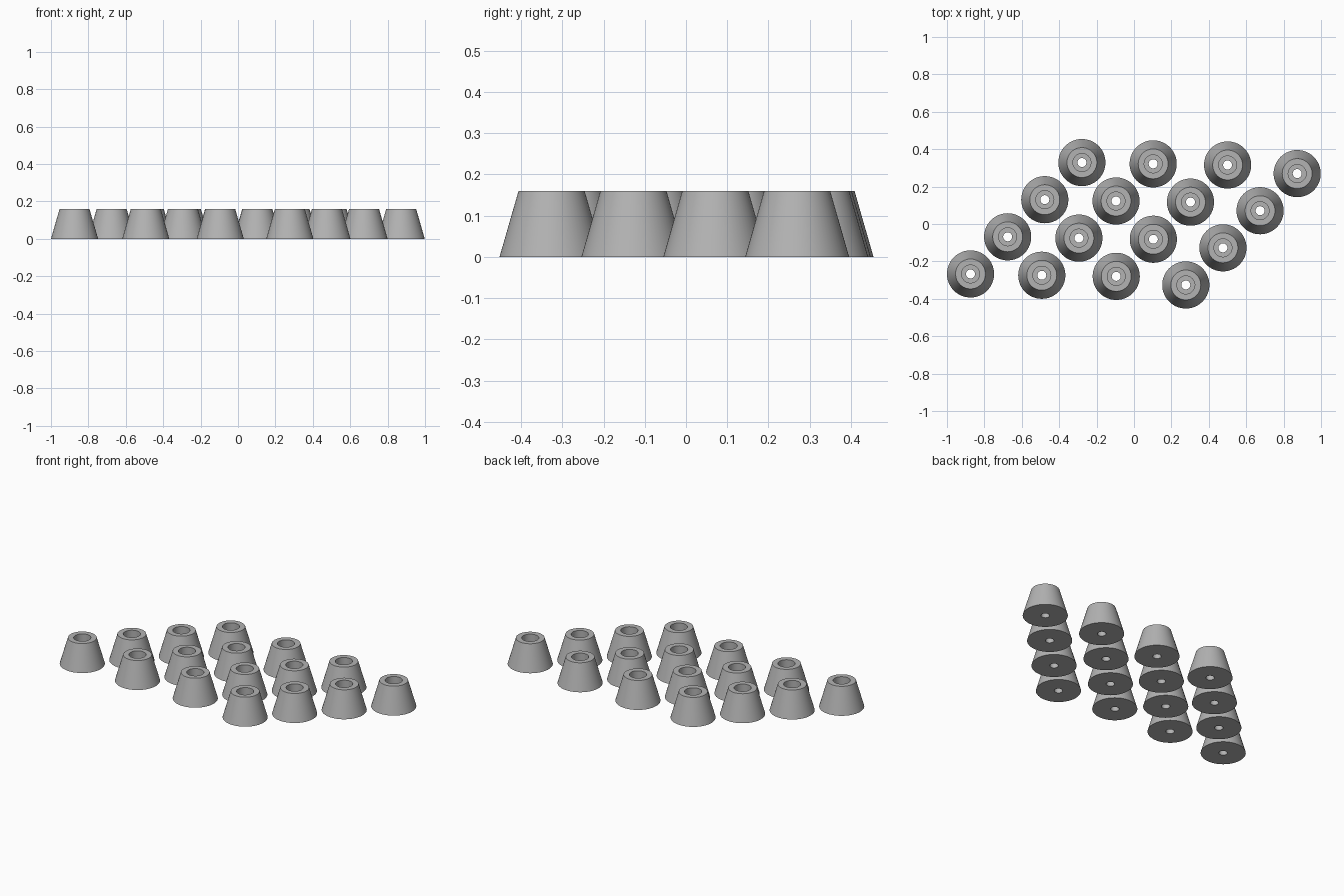
import bpy, bmesh, math

if "Cube" in bpy.data.objects:
    bpy.data.objects.remove(bpy.data.objects["Cube"])

grey = bpy.data.materials.new("grey_rubber")
grey.diffuse_color = (0.45, 0.45, 0.45, 1)
grey.use_nodes = True
grey.node_tree.nodes["Principled BSDF"].inputs["Base Color"].default_value = grey.diffuse_color

# Closed cross-section (radius, z): tapered outside, counterbored screw hole inside
PROFILE = [(0.126, 0), (0.08, 0.16), (0.048, 0.16), (0.048, 0.06), (0.024, 0.06), (0.024, 0)]
SEGMENTS = 64


def foot_mesh():
    bm = bmesh.new()
    rings = []
    for r, z in PROFILE:
        rings.append([bm.verts.new((r * math.cos(2 * math.pi * i / SEGMENTS),
                                    r * math.sin(2 * math.pi * i / SEGMENTS), z))
                      for i in range(SEGMENTS)])
    for a, b in zip(rings, rings[1:] + rings[:1]):
        for i in range(SEGMENTS):
            j = (i + 1) % SEGMENTS
            bm.faces.new((a[i], a[j], b[j], b[i]))
    bmesh.ops.recalc_face_normals(bm, faces=bm.faces)
    mesh = bpy.data.meshes.new("tapered_foot")
    bm.to_mesh(mesh)
    bm.free()
    mesh.materials.append(grey)
    mesh.polygons.foreach_set("use_smooth", [True] * len(mesh.polygons))
    mesh.set_sharp_from_angle(angle=math.radians(30))
    return mesh


# Four diagonal rows of four feet
mesh = foot_mesh()
STEP = 0.1985
ROW_STARTS = [(-0.874, -0.267), (-0.493, -0.274), (-0.095, -0.280), (0.277, -0.326)]
for c, (x, y) in enumerate(ROW_STARTS):
    for k in range(4):
        foot = bpy.data.objects.new(f"tapered_foot_{c + 1}_{k + 1}", mesh)
        foot.location = (x + k * STEP, y + k * STEP, 0)
        bpy.context.collection.objects.link(foot)
